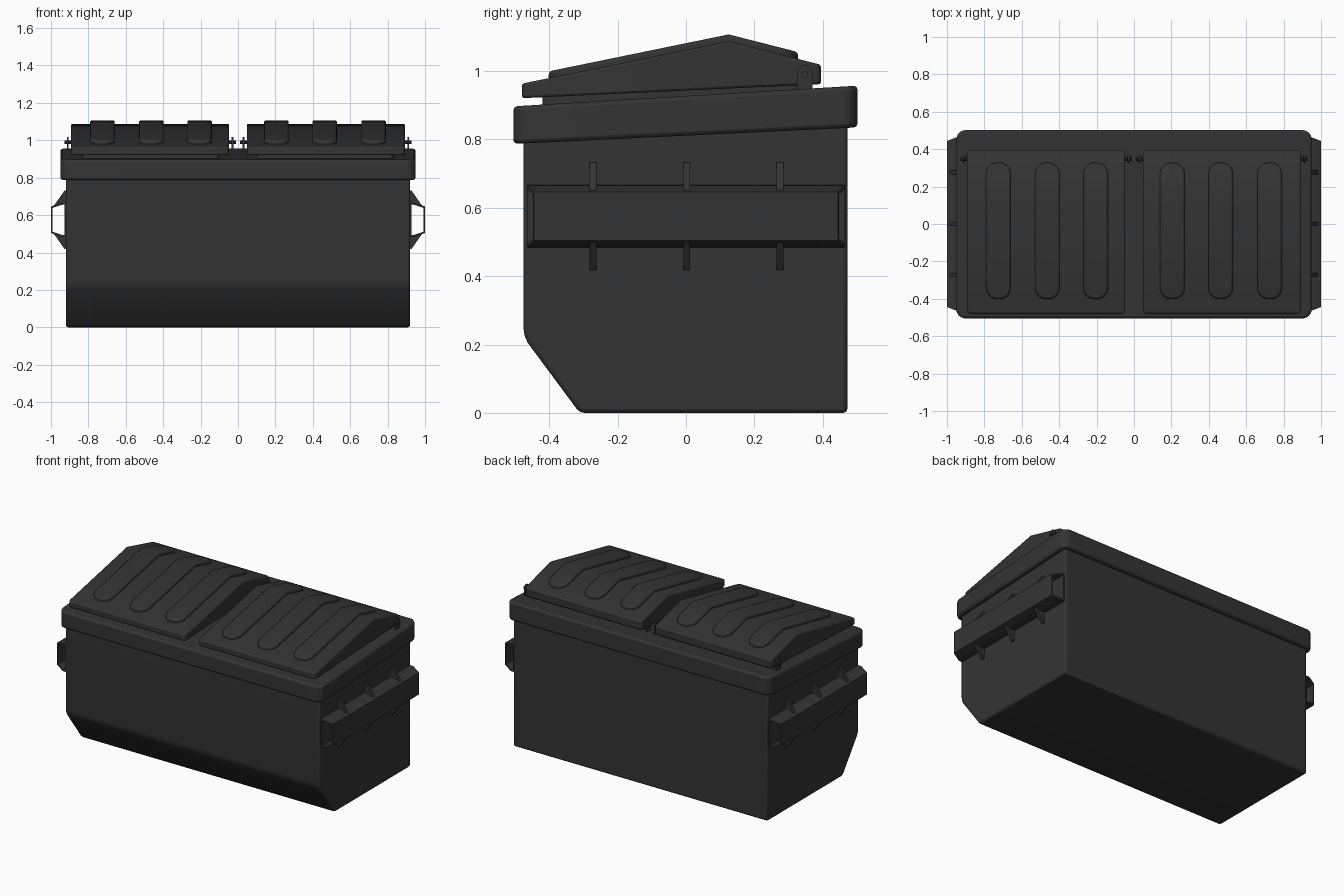
import bpy, bmesh, math
from mathutils import Vector

cube = bpy.data.objects.get("Cube")
if cube:
    bpy.data.objects.remove(cube, do_unlink=True)

paint = bpy.data.materials.new("charcoal_grey")
paint.use_nodes = True
GREY = (0.034, 0.034, 0.034, 1)
paint.diffuse_color = GREY
bsdf = paint.node_tree.nodes["Principled BSDF"]
bsdf.inputs["Base Color"].default_value = GREY
bsdf.inputs["Roughness"].default_value = 0.7


def finish(name, bm, bevel=0, segments=2, mirror=True):
    """Turn a bmesh into a painted, bevelled, optionally mirrored object."""
    bmesh.ops.recalc_face_normals(bm, faces=bm.faces)
    mesh = bpy.data.meshes.new(name)
    bm.to_mesh(mesh)
    bm.free()
    mesh.materials.append(paint)
    ob = bpy.data.objects.new(name, mesh)
    bpy.context.collection.objects.link(ob)
    bpy.ops.object.select_all(action='DESELECT')
    ob.select_set(True)
    bpy.context.view_layer.objects.active = ob
    bpy.ops.object.shade_smooth_by_angle(angle=math.radians(35))
    if bevel:
        mod = ob.modifiers.new("Bevel", 'BEVEL')
        mod.width = bevel
        mod.segments = segments
        mod.limit_method = 'ANGLE'
        mod.angle_limit = math.radians(40)
    if mirror:
        ob.modifiers.new("Mirror", 'MIRROR').use_mirror_merge = False
    return ob


def prism(points, offset):
    """Extrude a closed outline of 3D points along an offset."""
    bm = bmesh.new()
    face = bm.faces.new([bm.verts.new(p) for p in points])
    ext = bmesh.ops.extrude_face_region(bm, geom=[face])
    verts = [g for g in ext["geom"] if isinstance(g, bmesh.types.BMVert)]
    bmesh.ops.translate(bm, verts=verts, vec=Vector(offset))
    return bm


def side_prism(profile, x0, x1):
    return prism([(x0, y, z) for y, z in profile], (x1 - x0, 0, 0))


def rounded_slab(x0, x1, y0, y1, radius, bottom, top, steps=6, split=None):
    """Rounded rectangle whose bottom and top heights are functions of y."""
    pts = []
    corners = [(x1 - radius, y1 - radius), (x0 + radius, y1 - radius),
               (x0 + radius, y0 + radius), (x1 - radius, y0 + radius)]
    for i, (cx, cy) in enumerate(corners):
        for s in range(steps + 1):
            a = math.pi / 2 * (i + s / steps)
            pts.append((cx + radius * math.cos(a), cy + radius * math.sin(a), 0))
    bm = prism(pts, (0, 0, 1))
    bmesh.ops.remove_doubles(bm, verts=bm.verts, dist=0.0001)
    if split is not None:
        bmesh.ops.bisect_plane(bm, geom=bm.verts[:] + bm.edges[:] + bm.faces[:],
                               plane_co=(0, split, 0), plane_no=(0, 1, 0))
    for v in bm.verts:
        v.co.z = (top if v.co.z > 0.5 else bottom)(v.co.y)
    return bm


RIDGE = 0.125


def roof(y):
    return 1.087 - (0.205 * (RIDGE - y) if y < RIDGE else 0.255 * (y - RIDGE))


def rim_top(y):
    return 0.927 + 0.06 * y


def lid_under(y):
    return 0.943 + 0.047 * y


# Bin body with sloping lower front
body = [(-0.475, 0.86), (-0.475, 0.245), (-0.472, 0.225), (-0.463, 0.205),
        (-0.32, 0.012), (-0.31, 0.003), (-0.297, 0), (0.472, 0), (0.472, 0.86)]
finish("bin_body", side_prism(body, -0.92, 0.92), 0.012, mirror=False)

# Thick collar around the top
finish("top_rim", rounded_slab(-0.95, 0.95, -0.505, 0.502, 0.05,
       lambda y: 0.811 + 0.048 * y, rim_top), 0.012, mirror=False)

# Lids with raised ribs
finish("lid_plug", rounded_slab(0.1, 0.835, -0.42, 0.34, 0.03,
       lambda y: rim_top(y) - 0.01, lambda y: lid_under(y) + 0.01))
finish("lid", rounded_slab(0.047, 0.893, -0.48, 0.395, 0.02,
       lid_under, roof, 4, RIDGE), 0.007)
for i, x in enumerate((0.205, 0.463, 0.725)):
    finish(f"lid_rib_{i + 1}", rounded_slab(x - 0.066, x + 0.066, -0.402, 0.328, 0.06,
           lambda y: roof(y) - 0.01, lambda y: roof(y) + 0.02, 6, RIDGE), 0.01)

# Hinge lugs and pins
lug = [(0.325, 0.93), (0.37, 0.93)]
lug += [(0.3475 + 0.0225 * math.cos(a), 0.995 + 0.0225 * math.sin(a))
        for a in (math.pi * s / 8 for s in range(9))]
for side, x in (("inner", 0.03), ("outer", 0.91)):
    finish(f"{side}_hinge_lug", side_prism(lug, x - 0.005, x + 0.005))
    pin = [(0.3475 + 0.01 * math.cos(a), 0.99 + 0.01 * math.sin(a))
           for a in (math.tau * s / 10 for s in range(10))]
    finish(f"{side}_hinge_pin", side_prism(pin, x - 0.018, x + 0.018))

# Open-ended fork pocket, its ends tapering outwards
section = [(0.915, 0.667), (0.945, 0.665), (1.0, 0.646), (1.0, 0.504), (0.945, 0.485),
           (0.915, 0.483), (0.915, 0.493), (0.943, 0.495), (0.991, 0.511),
           (0.991, 0.639), (0.943, 0.655), (0.915, 0.657)]
pocket = prism([(x, -0.465, z) for x, z in section], (0, 0.93, 0))
for v in pocket.verts:
    v.co.y *= 1 - 0.045 * max(0, v.co.x - 0.945) / 0.055
finish("fork_pocket", pocket)
finish("pocket_back_plate", side_prism(
    [(-0.465, 0.485), (0.465, 0.485), (0.465, 0.665), (-0.465, 0.665)], 0.91, 0.928))

# Triangular gussets above and below each pocket
for i, y in enumerate((-0.272, 0.002, 0.275)):
    for place, sign in (("upper", 1), ("lower", -1)):
        tri = [(0.915, 0.575 + sign * 0.157), (0.927, 0.575 + sign * 0.157),
               (0.988, 0.575 + sign * 0.07), (0.943, 0.575 + sign * 0.083),
               (0.915, 0.575 + sign * 0.083)]
        finish(f"{place}_gusset_{i + 1}",
               prism([(x, y - 0.01, z) for x, z in tri], (0, 0.02, 0)))
